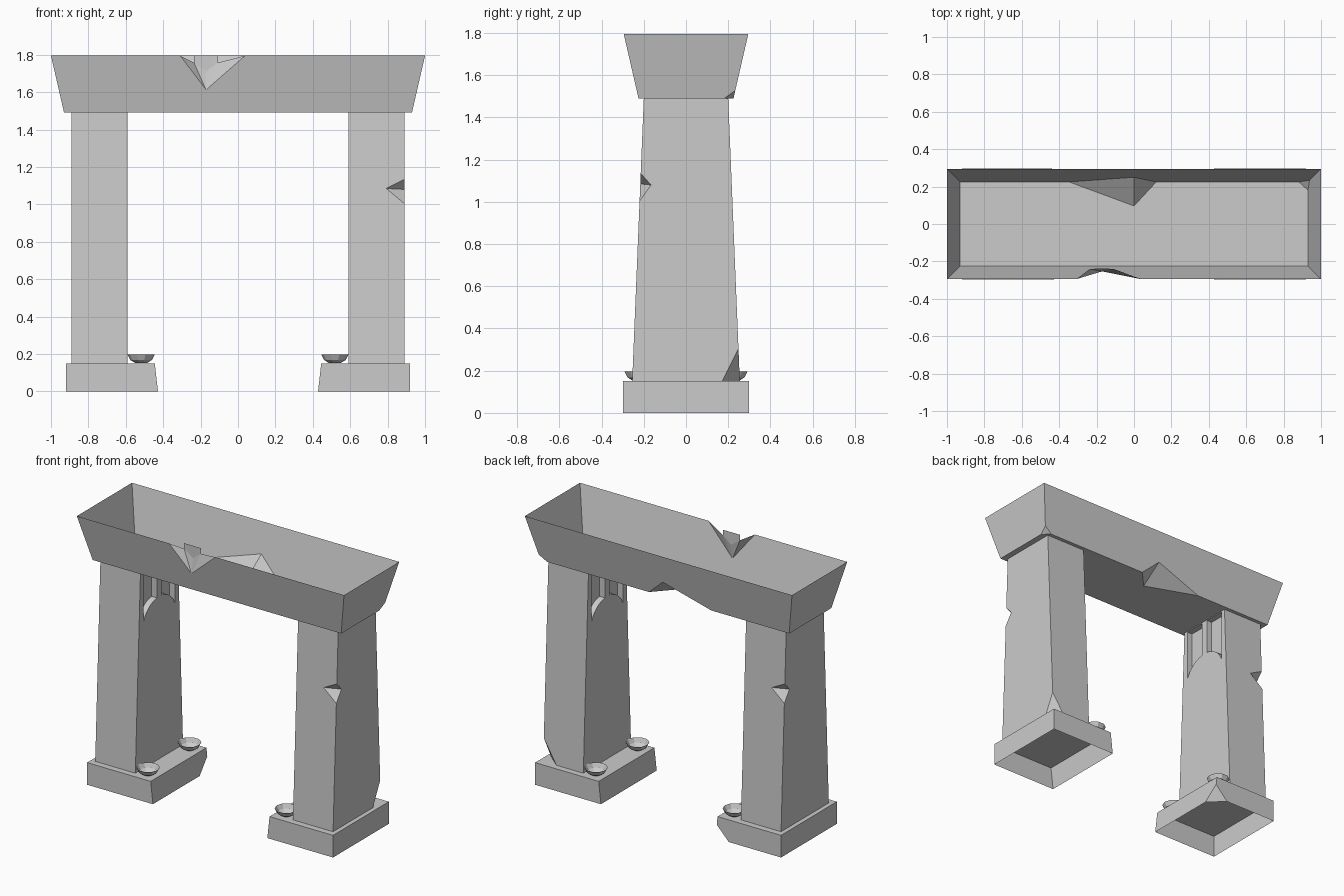
import bpy, bmesh, math
from mathutils import Vector

cube = bpy.data.objects.get("Cube")
if cube:
    bpy.data.objects.remove(cube)

stone = bpy.data.materials.new("pale_grey_stone")
stone.use_nodes = True
COLOUR = (0.6, 0.6, 0.6, 1)
stone.diffuse_color = COLOUR
stone.node_tree.nodes["Principled BSDF"].inputs["Base Color"].default_value = COLOUR


def finish(name, bm):
    bmesh.ops.recalc_face_normals(bm, faces=bm.faces)
    mesh = bpy.data.meshes.new(name)
    bm.to_mesh(mesh)
    bm.free()
    mesh.materials.append(stone)
    obj = bpy.data.objects.new(name, mesh)
    bpy.context.collection.objects.link(obj)
    return obj


def hull(name, points):
    """Convex block through the given points."""
    bm = bmesh.new()
    for p in points:
        bm.verts.new(p)
    bmesh.ops.convex_hull(bm, input=bm.verts)
    bmesh.ops.dissolve_limit(bm, angle_limit=0.01, verts=bm.verts, edges=bm.edges)
    return finish(name, bm)


def rect(x0, x1, y, z):
    return [(x, s * y, z) for x in (x0, x1) for s in (-1, 1)]


def cut(target, cutter):
    """Subtract a cutter, bake the result and discard the cutter."""
    mod = target.modifiers.new("cut", 'BOOLEAN')
    mod.operation, mod.solver, mod.object = 'DIFFERENCE', 'EXACT', cutter
    bpy.context.view_layer.update()
    baked = bpy.data.meshes.new_from_object(
        target.evaluated_get(bpy.context.evaluated_depsgraph_get()))
    target.modifiers.clear()
    target.data = baked
    baked.materials.clear()
    baked.materials.append(stone)
    for p in baked.polygons:
        p.material_index = 0
    bpy.data.objects.remove(cutter)


def chip(target, *points):
    cut(target, hull("chip_cutter", points))


def open_side(obj, test):
    """Remove the faces whose centre height passes the test."""
    bm = bmesh.new()
    bm.from_mesh(obj.data)
    gone = [f for f in bm.faces if test(f.calc_center_median().z)]
    bmesh.ops.delete(bm, geom=gone, context='FACES')
    bm.to_mesh(obj.data)
    bm.free()


# Lintel: flared trough, open at the top, chipped on three edges
LOW, TOP = 1.49, 1.795
lintel = hull("lintel", rect(-0.93, 0.93, 0.225, LOW) + rect(-1, 1, 0.295, TOP))
chip(lintel, (-0.31, -0.296, TOP), (0.04, -0.296, TOP), (-0.17, -0.254, 1.61),
     (-0.235, -0.24, 1.757), (-0.11, -0.24, 1.757), (-0.17, -0.238, 1.71),
     (-0.235, -0.24, 1.82), (-0.11, -0.24, 1.82),
     (-0.31, -0.33, 1.82), (0.04, -0.33, 1.82))
chip(lintel, (-0.35, 0.226, LOW), (0.12, 0.226, LOW), (0, 0.095, LOW - 0.001),
     (0, 0.252, 1.6), (0, 0.26, 1.46))
chip(lintel, (0.88, 0.226, LOW), (0.931, 0.18, LOW), (0.94, 0.236, 1.53), (0.95, 0.25, 1.46))
open_side(lintel, lambda z: z > 1.77)


def groove(side, half):
    """Cutter for one half of the arched recess on the inner pillar face."""
    ys = [0.025 + 0.145 * i / 8 for i in range(9)]
    outline = [(y, 1.08 + 0.17 * math.sqrt(1 - (y / 0.18) ** 2)) for y in ys]
    outline += [(0.17, 1.485), (0.025, 1.485)]
    bm = bmesh.new()
    face = bm.faces.new([bm.verts.new((side * 0.55, half * y, z)) for y, z in outline])
    new = bmesh.ops.extrude_face_region(bm, geom=[face])["geom"]
    bmesh.ops.translate(bm, vec=(side * 0.08, 0, 0),
                        verts=[v for v in new if isinstance(v, bmesh.types.BMVert)])
    return finish("groove_cutter", bm)


def bowl(name, x, y):
    """Small faceted open dish."""
    bm = bmesh.new()
    rings = []
    for r, z in ((0.032, 0.152), (0.058, 0.168), (0.073, 0.197)):
        rings.append([bm.verts.new((x + r * math.cos(a), y + r * math.sin(a), z))
                      for a in (math.tau * i / 10 for i in range(10))])
    bm.faces.new(rings[0])
    for a, b in zip(rings, rings[1:]):
        for i in range(10):
            j = (i + 1) % 10
            bm.faces.new((a[i], a[j], b[j], b[i]))
    finish(name, bm)


for side, label in ((1, "left"), (-1, "right")):
    # Pillar: tapered front to back, with a chipped outer corner and arched recess
    pillar = hull(label + "_pillar", rect(side * 0.59, side * 0.89, 0.255, 0.15)
                  + rect(side * 0.59, side * 0.89, 0.2, LOW))
    chip(pillar, (side * 0.79, side * -0.218, 1.085), (side * 0.891, side * -0.165, 1.08),
         (side * 0.891, side * -0.216, 1.137), (side * 0.891, side * -0.222, 1.0),
         (side * 0.93, side * -0.26, 1.08))
    for half in (1, -1):
        cut(pillar, groove(side, half))

    # Base: shallow block, hollow underneath
    base = hull(label + "_base", rect(side * 0.428, side * 0.92, 0.298, 0)
                + rect(side * 0.445, side * 0.92, 0.298, 0.15))
    if side > 0:
        chip(pillar, (0.79, 0.256, 0.149), (0.891, 0.17, 0.149),
             (0.891, 0.25, 0.31), (0.92, 0.28, 0.13))
    else:
        chip(base, (-0.53, 0.299, -0.001), (-0.427, 0.2, -0.001),
             (-0.434, 0.299, 0.1), (-0.4, 0.33, -0.02))
    open_side(base, lambda z: z < 0.002)

    # Offering bowls on the inner ledge
    for y, end in ((-0.222, "front"), (0.222, "back")):
        bowl(f"{label}_{end}_bowl", side * 0.518, y)
